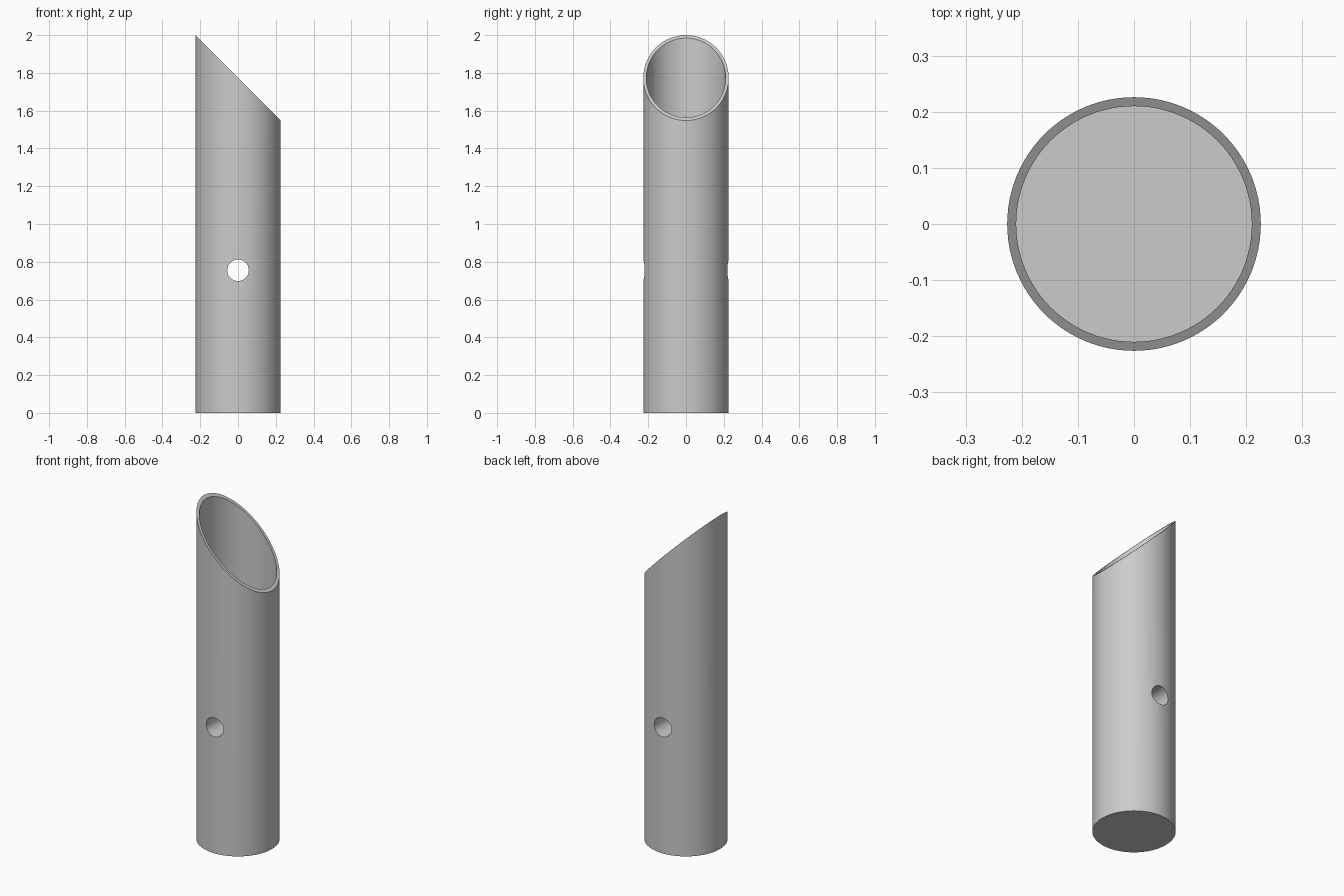
import bpy, bmesh, math
from mathutils import Vector

OUTER, BORE, HOLE = 0.226, 0.21, 0.057
HEIGHT, BORE_FLOOR, HOLE_Z = 2.0, 1.1, 0.755

cube = bpy.data.objects.get("Cube")
if cube:
    bpy.data.objects.remove(cube, do_unlink=True)

grey = bpy.data.materials.new("plain_grey")
grey.use_nodes = True
colour = (0.6, 0.6, 0.6, 1)
grey.diffuse_color = colour
grey.node_tree.nodes["Principled BSDF"].inputs["Base Color"].default_value = colour


def cylinder(name, radius, depth, centre_z, tilt=0, sides=96):
    bpy.ops.mesh.primitive_cylinder_add(vertices=sides, radius=radius, depth=depth,
                                        location=(0, 0, centre_z), rotation=(tilt, 0, 0))
    obj = bpy.context.object
    obj.name = name
    obj.data.materials.append(grey)
    bpy.ops.object.transform_apply(location=True, rotation=True, scale=True)
    return obj


# Main tube, solid below the bore
tube = cylinder("slanted_tube", OUTER, HEIGHT, HEIGHT / 2)

# Slanted mouth, highest on the right side
bm = bmesh.new()
bm.from_mesh(tube.data)
bmesh.ops.bisect_plane(bm, geom=bm.verts[:] + bm.edges[:] + bm.faces[:],
                       plane_co=Vector((-OUTER, 0, HEIGHT)),
                       plane_no=Vector((1, 0, 1)), clear_outer=True)
bmesh.ops.holes_fill(bm, edges=[e for e in bm.edges if e.is_boundary])
bmesh.ops.recalc_face_normals(bm, faces=bm.faces)
bm.to_mesh(tube.data)
bm.free()

# Blind bore from the top and cross hole from front to back
cutters = [
    cylinder("bore_cutter", BORE, HEIGHT, BORE_FLOOR + HEIGHT / 2),
    cylinder("cross_hole_cutter", HOLE, 4 * OUTER, HOLE_Z, math.pi / 2, 64),
]
bpy.ops.object.select_all(action="DESELECT")
tube.select_set(True)
bpy.context.view_layer.objects.active = tube
for cutter in cutters:
    cut = tube.modifiers.new(cutter.name, "BOOLEAN")
    cut.operation, cut.solver, cut.object = "DIFFERENCE", "EXACT", cutter
    bpy.ops.object.modifier_apply(modifier=cut.name)
    bpy.data.objects.remove(cutter, do_unlink=True)

bpy.ops.object.shade_smooth_by_angle(angle=math.radians(30))
